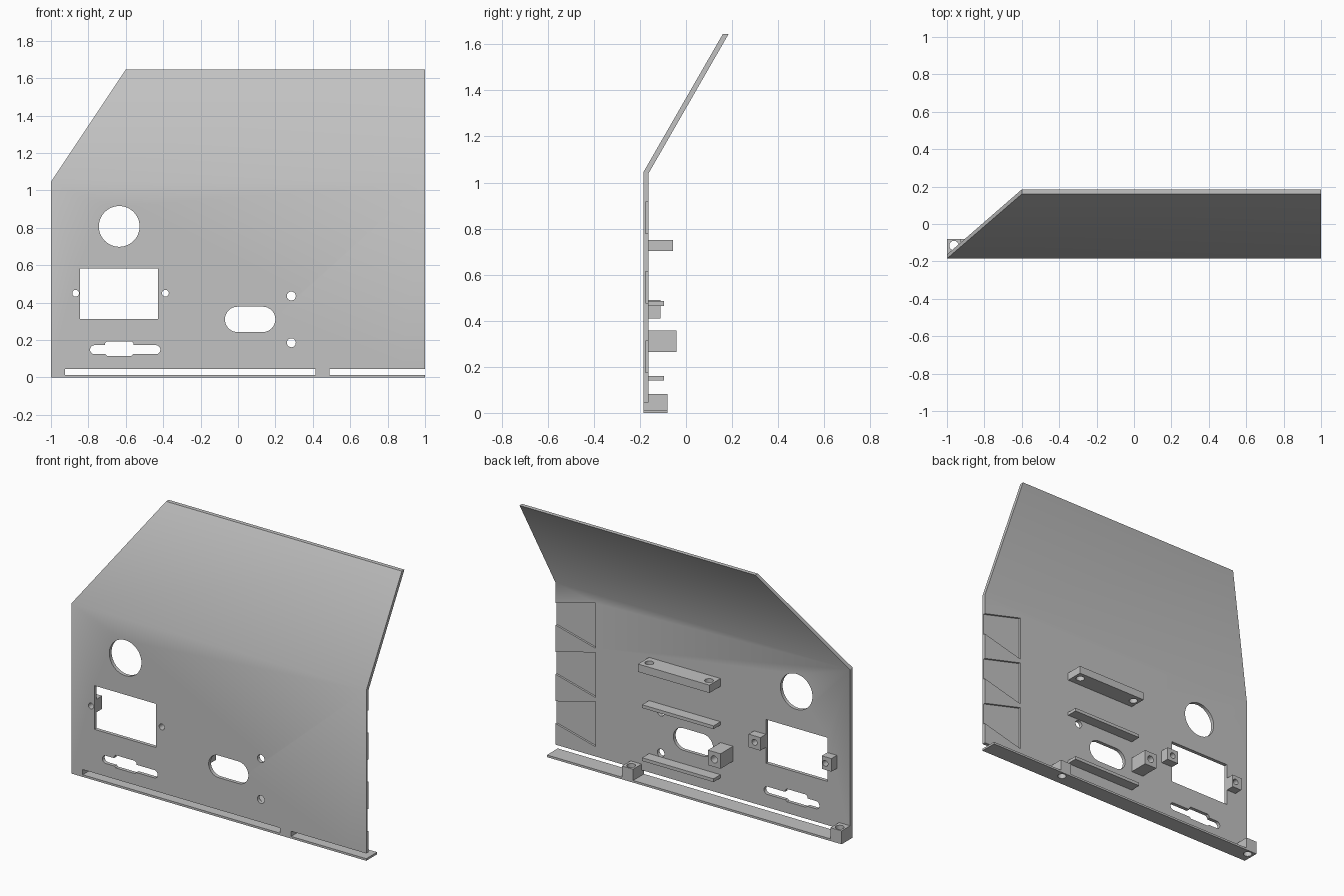
import bpy, bmesh
from math import sin, cos, pi

if "Cube" in bpy.data.objects:
    bpy.data.objects.remove(bpy.data.objects["Cube"], do_unlink=True)

FRONT, BACK, SHELF_END = -0.185, -0.163, -0.08

grey = bpy.data.materials.new("light_grey")
grey.use_nodes = True
grey.diffuse_color = (0.54, 0.54, 0.54, 1)
grey.node_tree.nodes["Principled BSDF"].inputs["Base Color"].default_value = grey.diffuse_color


def loft(name, rings):
    """Closed solid between successive rings of points, capped at both ends."""
    bm = bmesh.new()
    loops = [[bm.verts.new(p) for p in ring] for ring in rings]
    n = len(loops[0])
    for a, b in zip(loops, loops[1:]):
        for i in range(n):
            j = (i + 1) % n
            bm.faces.new((a[i], a[j], b[j], b[i]))
    bm.faces.new(loops[0][::-1])
    bm.faces.new(loops[-1])
    bmesh.ops.recalc_face_normals(bm, faces=bm.faces)
    mesh = bpy.data.meshes.new(name)
    bm.to_mesh(mesh)
    bm.free()
    mesh.materials.append(grey)
    ob = bpy.data.objects.new(name, mesh)
    bpy.context.collection.objects.link(ob)
    return ob


def prism_y(name, outline, y0, y1):
    return loft(name, [[(x, y, z) for x, z in outline] for y in (y0, y1)])


def box(name, x0, x1, y0, y1, z0, z1):
    return prism_y(name, [(x0, z0), (x1, z0), (x1, z1), (x0, z1)], y0, y1)


def stadium(cx, cz, half_width, r, n=16):
    """Rounded slot outline; a circle when half_width equals r."""
    d = half_width - r
    pts = []
    for side, start in ((1, -pi / 2), (-1, pi / 2)):
        for i in range(n + 1):
            a = start + pi * i / n
            if d > 0 or i < n:
                pts.append((cx + side * d + r * cos(a), cz + r * sin(a)))
    return pts


def cut(target, cutter):
    """Subtract the cutter and throw it away."""
    mod = target.modifiers.new("cut", "BOOLEAN")
    mod.operation, mod.solver, mod.object = "DIFFERENCE", "EXACT", cutter
    deps = bpy.context.evaluated_depsgraph_get()
    result = bpy.data.meshes.new_from_object(target.evaluated_get(deps))
    target.modifiers.clear()
    target.data = result
    bpy.data.objects.remove(cutter, do_unlink=True)


def cut_y(target, outline, y0=-0.4, y1=0.1):
    cut(target, prism_y("cutter", outline, y0, y1))


def hole_z(target, x, y, r):
    ring = stadium(x, y, r, r, 12)
    cut(target, loft("cutter", [[(px, py, z) for px, py in ring] for z in (-0.2, 1)]))


# Bent sheet: upright front panel and sloping, corner-cropped top panel
def sheet_side(y, bend, top):
    lower = [(-1, y, 0), (1, y, 0)]
    middle = [(-1, y, bend), (1, y, bend)]
    upper = [(-0.6, top, 1.645), (1, top, 1.645)]
    return lower, middle, upper


rings = [[f[0], f[1], b[1], b[0]] for f, b in
         zip(sheet_side(FRONT, 1.045, 0.16), sheet_side(BACK, 1.039, 0.185))]
panel = loft("bent_panel", rings)

# Window, round opening, rounded slot and small holes
screws = [(-0.868, 0.45), (-0.388, 0.45)]
cut_y(panel, stadium(-0.635, 0.807, 0.109, 0.109, 24))
cut(panel, box("cutter", -0.845, -0.428, -0.4, 0.1, 0.313, 0.581))
cut_y(panel, stadium(0.065, 0.31, 0.135, 0.068))
for x, z in screws:
    cut_y(panel, stadium(x, z, 0.018, 0.018))
for z in (0.185, 0.435):
    cut_y(panel, stadium(0.285, z, 0.024, 0.024))

# Narrow slot with a taller middle
cut_y(panel, stadium(-0.603, 0.148, 0.188, 0.024))
cx, cz, w, h, c = -0.635, 0.154, 0.077, 0.039, 0.012
cut_y(panel, [(cx - w, cz - h + c), (cx - w + c, cz - h), (cx + w - c, cz - h),
              (cx + w, cz - h + c), (cx + w, cz + h - c), (cx + w - c, cz + h),
              (cx - w + c, cz + h), (cx - w, cz + h - c)])

# Long gaps above the bottom flange
for x0, x1 in ((-0.925, 0.415), (0.49, 1.1)):
    cut(panel, box("cutter", x0, x1, -0.4, 0.1, 0.013, 0.045))

# Shallow flared pockets on the back by the side edge
for i in range(3):
    z = 0.243 + 0.302 * i
    inner, edge = 0.138, 0.068
    k = (inner - edge) / 0.27
    far = edge - k * 0.1
    cut_y(panel, [(0.73, z - inner), (1.1, z - far), (1.1, z + far), (0.73, z + inner)], -0.175, 0)

# Bottom flange with two screw bosses
flange = box("bottom_flange", -1, 1, BACK, SHELF_END, 0, 0.013)
for name, x0, x1 in (("corner_boss", -1, -0.925), ("middle_boss", 0.415, 0.49)):
    boss = box(name, x0, x1, BACK, SHELF_END, 0.013, 0.082)
    for part in (flange, boss):
        hole_z(part, (x0 + x1) / 2, -0.115, 0.025)

# Blocks beside the window
for name, x0, x1, (x, z) in (("window_block_outer", -0.91, -0.845, screws[0]),
                             ("window_block_inner", -0.428, -0.348, screws[1])):
    block = box(name, x0, x1, BACK, -0.11, 0.41, 0.49)
    cut_y(block, stadium(x, z, 0.018, 0.018))

# Tall block with a blind hole
post = box("tall_block", -0.205, -0.12, BACK, -0.042, 0.265, 0.357)
cut_y(post, stadium(-0.162, 0.311, 0.022, 0.022), -0.14, 0.1)

# Horizontal rails on the back
bar = box("drilled_bar", -0.12, 0.365, BACK, -0.056, 0.702, 0.75)
for x in (-0.083, 0.322):
    hole_z(bar, x, -0.105, 0.025)
for name, z in (("lower_rail", 0.14), ("upper_rail", 0.465)):
    box(name, -0.12, 0.365, BACK, -0.096, z, z + 0.02)

# Smooth the hole walls, keep every edge sharp
bpy.ops.object.select_all(action="DESELECT")
for ob in bpy.context.collection.objects:
    if ob.type == "MESH" and grey.name in ob.data.materials:
        ob.select_set(True)
        bpy.context.view_layer.objects.active = ob
bpy.ops.object.shade_smooth_by_angle()
